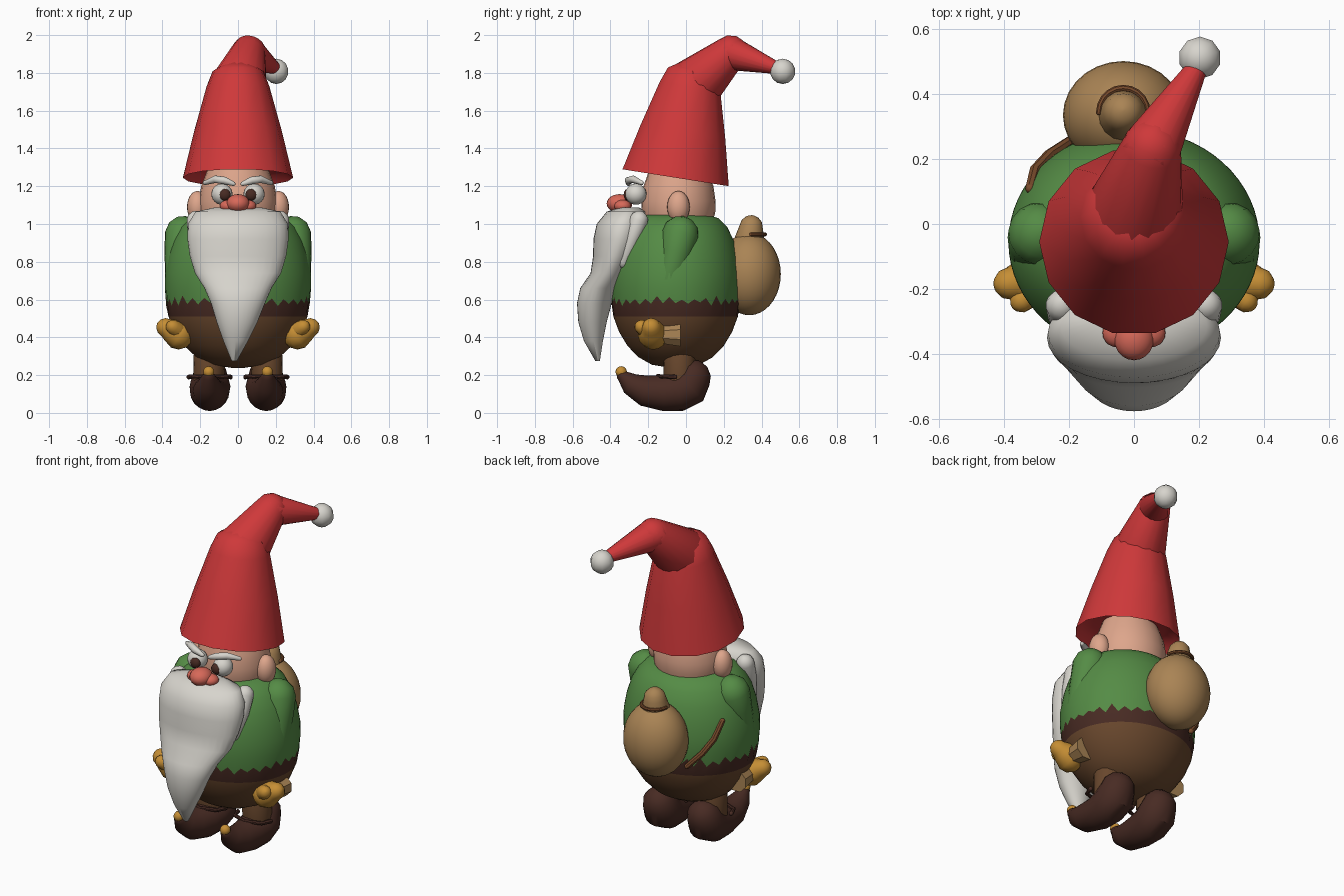
import bpy, bmesh, math, random
from mathutils import Vector, Matrix, Quaternion

if "Cube" in bpy.data.objects:
    bpy.data.objects.remove(bpy.data.objects["Cube"])

random.seed(4)


def material(name, r, g, b):
    m = bpy.data.materials.new(name)
    m.diffuse_color = (r, g, b, 1)
    m.use_nodes = True
    m.node_tree.nodes["Principled BSDF"].inputs["Base Color"].default_value = m.diffuse_color
    return m


RED = material("hat red", .62, .04, .042)
GREEN = material("coat green", .09, .26, .06)
BROWN = material("trouser brown", .14, .063, .026)
DARK = material("leather dark brown", .065, .024, .017)
TAN = material("sack tan", .40, .23, .09)
ORANGE = material("mitten orange", .56, .27, .035)
WHITE = material("beard white", .68, .66, .61)
SKIN = material("skin", .73, .38, .26)
NOSE = material("nose pink", .68, .14, .10)
STRAP = material("strap brown", .19, .07, .025)


def finish(name, bm, mats, angle=40):
    bmesh.ops.recalc_face_normals(bm, faces=bm.faces)
    me = bpy.data.meshes.new(name)
    bm.to_mesh(me)
    bm.free()
    for m in mats:
        me.materials.append(m)
    ob = bpy.data.objects.new(name, me)
    bpy.context.collection.objects.link(ob)
    bpy.ops.object.select_all(action='DESELECT')
    ob.select_set(True)
    bpy.context.view_layer.objects.active = ob
    bpy.ops.object.shade_smooth_by_angle(angle=math.radians(angle))
    return ob


def loft(name, rings, mats, bands=None, angle=40):
    """Skin a list of closed rings; bands gives a material slot per row."""
    bm = bmesh.new()
    rows = [[bm.verts.new(p) for p in ring] for ring in rings]
    n = len(rows[0])
    for k, (a, b) in enumerate(zip(rows, rows[1:])):
        for i in range(n):
            j = (i + 1) % n
            f = bm.faces.new((a[i], a[j], b[j], b[i]))
            f.material_index = bands[k] if bands else 0
    bm.faces.new(rows[0])
    last = bm.faces.new(rows[-1])
    last.material_index = bands[-1] if bands else 0
    return finish(name, bm, mats, angle)


def circle(n, rx, ry):
    return [Vector((rx * math.cos(2 * math.pi * i / n),
                    ry * math.sin(2 * math.pi * i / n), 0)) for i in range(n)]


def tube(name, pts, mat, n=16):
    """Tapering tube through (x, y, z, radius) points with rounded ends."""
    ps = [Vector(p[:3]) for p in pts]
    rs = [p[3] for p in pts]
    rings, q, old = [], Quaternion(), Vector((0, 0, 1))
    for k, p in enumerate(ps):
        t = (ps[min(k + 1, len(ps) - 1)] - ps[max(k - 1, 0)]).normalized()
        q = old.rotation_difference(t) @ q
        old = t
        angles = [0]
        if k == 0:
            angles = [-85, -60, -30, 0]
        elif k == len(ps) - 1:
            angles = [0, 30, 60, 85]
        for a in angles:
            a = math.radians(a)
            r = rs[k] * math.cos(a)
            rings.append([p + t * rs[k] * math.sin(a) + q @ c for c in circle(n, r, r)])
    return loft(name, rings, [mat])


def ball(name, loc, rad, mat, u=20, v=12):
    bm = bmesh.new()
    bmesh.ops.create_uvsphere(bm, u_segments=u, v_segments=v, radius=1)
    bm.transform(Matrix.Translation(loc) @ Matrix.Diagonal((*rad, 1)))
    return finish(name, bm, [mat])


# Torso: trousers, belt with ragged coat hem, coat
profile = [(.03, .238), (.14, .255), (.22, .295), (.285, .355), (.335, .43), (.368, .51),
           (.38, .59), (.387, .66), (.386, .74), (.37, .83), (.345, .91), (.305, .985),
           (.255, 1.03), (.19, 1.05), (.04, 1.055)]
torso = []
for k, (r, z) in enumerate(profile):
    ring = [p + Vector((0, -.055, z)) for p in circle(64, r, r * .895)]
    if k == 6:
        for i, p in enumerate(ring):
            p.z += (.03 if i % 2 else -.02) * random.uniform(.2, 1.2)
    torso.append(ring)
loft("torso", torso, [BROWN, DARK, GREEN], [0] * 5 + [1] + [2] * 8)

# Head
loft("head", [[p + Vector((0, -.04, z)) for p in circle(24, r, r * .95)]
              for r, z in [(.18, .98), (.205, 1.06), (.207, 1.12), (.195, 1.2), (.15, 1.32)]],
     [SKIN])
ball("nose", (0, -.352, 1.108), (.062, .068, .05), NOSE)

# Beard: swept from cheeks to a pointed tip
beard = [(1.088, 0, -.30, .12, .05), (1.065, 0, -.315, .225, .105), (1.0, 0, -.335, .265, .138),
         (.92, 0, -.35, .268, .14), (.83, 0, -.375, .255, .117), (.74, 0, -.405, .228, .10),
         (.66, 0, -.455, .178, .105), (.58, 0, -.485, .143, .092), (.48, -.005, -.495, .108, .075),
         (.38, -.012, -.49, .065, .05), (.275, -.02, -.468, .014, .012)]
loft("beard", [[p + Vector((x, y, z)) for p in circle(32, rx, ry)]
               for z, x, y, rx, ry in beard], [WHITE], angle=60)

# Hat: tilted brim cone, folded middle and drooping tail
tilt = Matrix.Translation((0, -.055, 1.245)) @ Matrix.Rotation(math.radians(-9), 4, 'X')
loft("hat_cone", [[tilt @ (p + Vector((0, 0, z))) for p in circle(14, r, r)]
                  for r, z in [(.2, .06), (.262, .04), (.292, 0), (.232, .25), (.166, .49),
                               (.135, .57), (.07, .61)]], [RED])
tube("hat_fold", [(0, .03, 1.72, .155), (.055, .235, 1.908, .092)], RED, 18)
tube("hat_tail", [(.055, .235, 1.905, .092), (.205, .50, 1.82, .028)], RED, 18)
ball("pompom", (.203, .512, 1.808), (.067, .067, .067), WHITE, 10, 7)

# Sack on the back with tied neck
ball("sack", (-.033, .335, .735), (.186, .167, .218), TAN, 28, 18)
tube("sack_knot", [(-.033, .335, .90, .085), (-.033, .345, .985, .062)], TAN)
tube("sack_tie", [(-.033 + .074 * math.cos(a), .345 + .074 * math.sin(a), .945, .01)
                  for a in [math.pi * i / 10 for i in range(11)]], STRAP, 8)
tube("sack_strap", [(-.19, .26, .58, .016), (-.26, .213, .66, .018),
                    (-.305, .165, .74, .018), (-.32, .11, .83, .016)], STRAP, 8)

# Mirrored parts
for s, side in ((-1, "left"), (1, "right")):
    def part(kind, name, pts, mat, n=16):
        return kind(f"{side}_{name}", [(s * p[0], *p[1:]) for p in pts], mat, n)

    # Face details
    ball(f"{side}_ear", (s * .215, -.04, 1.09), (.055, .06, .085), SKIN)
    ball(f"{side}_nostril", (s * .052, -.335, 1.095), (.045, .045, .033), NOSE)
    ball(f"{side}_eye", (s * .085, -.265, 1.158), (.056, .056, .056), WHITE)
    ball(f"{side}_pupil", (s * .07, -.308, 1.155), (.031, .022, .031), DARK)
    part(tube, "eyebrow", [(.025, -.305, 1.213, .012), (.07, -.305, 1.23, .02),
                           (.12, -.28, 1.237, .02), (.175, -.235, 1.218, .012)], WHITE, 10)
    part(tube, "beard_side", [(.222, -.25, 1.02, .05), (.225, -.285, .92, .04),
                              (.2, -.33, .80, .035)], WHITE)

    # Arm, cuff and mitten
    part(tube, "arm", [(.29, -.03, .945, .098), (.305, -.05, .85, .085),
                       (.31, -.09, .70, .075)], GREEN)
    cuff = bmesh.new()
    bmesh.ops.create_cone(cuff, cap_ends=True, segments=8, radius1=.05, radius2=.068, depth=.11)
    cuff.transform(Matrix.Translation((s * .315, -.085, .415)) @
                   Matrix.Rotation(math.radians(-90), 4, 'X') @
                   Matrix.Rotation(math.radians(22.5), 4, 'Z'))
    finish(f"{side}_cuff", cuff, [TAN], 30)
    part(tube, "mitten", [(.315, -.175, .415, .08), (.36, -.18, .44, .062),
                          (.383, -.183, .452, .05)], ORANGE)
    part(tube, "thumb", [(.31, -.20, .43, .05), (.345, -.235, .455, .038)], ORANGE, 12)

    # Leg and curled boot
    part(tube, "leg", [(.155, -.035, .16, .082), (.15, -.035, .30, .085)], BROWN)
    part(tube, "boot", [(.155, -.335, .195, .032), (.155, -.295, .155, .058),
                        (.155, -.22, .118, .082), (.15, -.12, .105, .095),
                        (.15, -.04, .112, .104), (.148, .015, .14, .108),
                        (.148, .035, .185, .097)], DARK, 20)
    part(tube, "boot_strap", [(.04, -.06, .19, .013), (.06, -.115, .192, .011),
                              (.15, -.15, .195, .011), (.24, -.115, .192, .011),
                              (.26, -.06, .19, .013)], DARK, 8)
    ball(f"{side}_toe_bell", (s * .155, -.343, .217), (.03, .03, .03), ORANGE, 14, 9)
